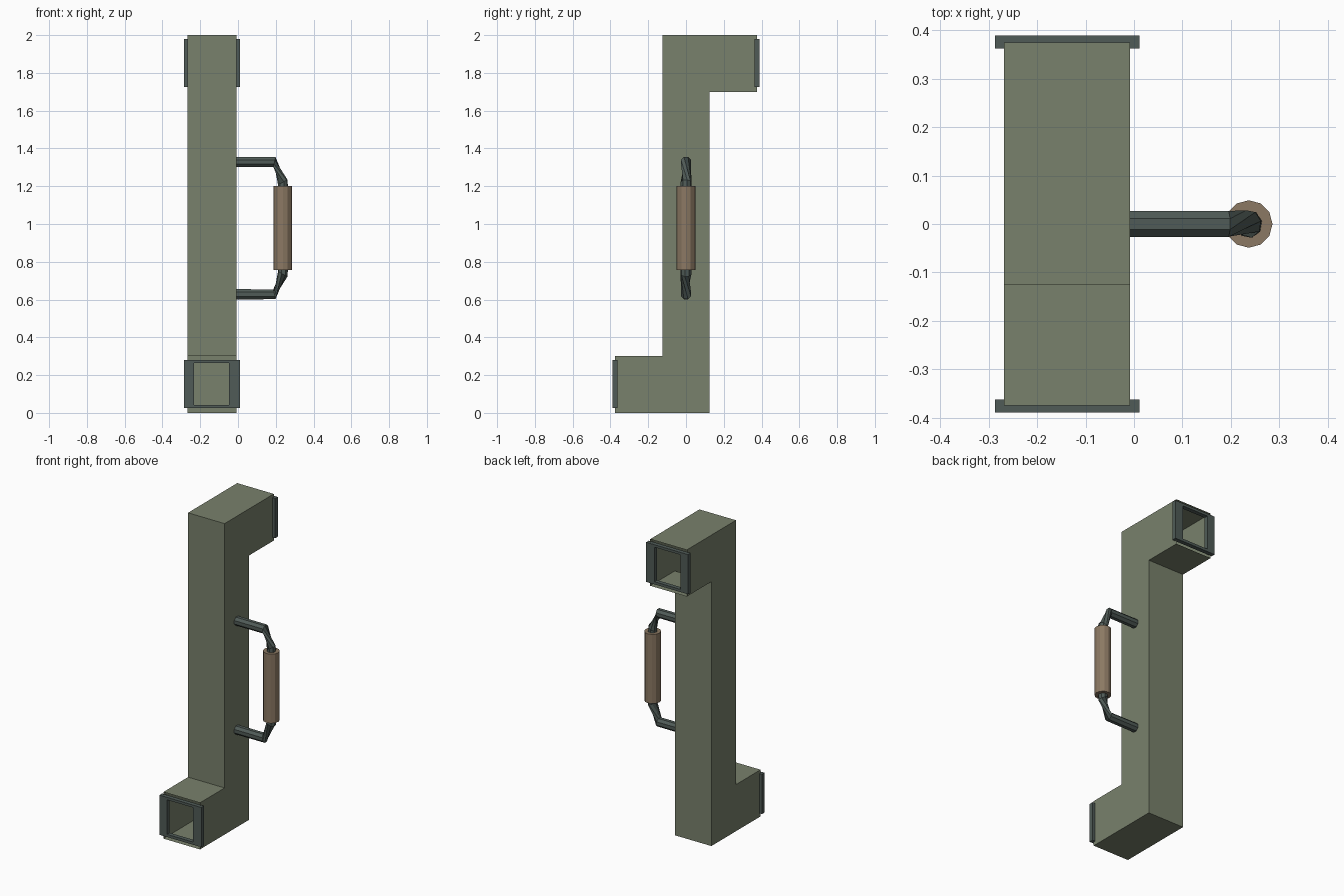
import bpy, bmesh
from math import sin, cos, pi, radians
from mathutils import Vector

if "Cube" in bpy.data.objects:
    bpy.data.objects.remove(bpy.data.objects["Cube"])


def material(name, rgb):
    m = bpy.data.materials.new(name)
    m.diffuse_color = (*rgb, 1)
    m.use_nodes = True
    m.node_tree.nodes["Principled BSDF"].inputs["Base Color"].default_value = m.diffuse_color
    return m


GREEN = material("olive_paint", (0.19, 0.22, 0.15))
DARK = material("dark_metal", (0.08, 0.105, 0.095))
BROWN = material("grip_brown", (0.26, 0.19, 0.125))


def finish(bm, name, mat):
    bmesh.ops.recalc_face_normals(bm, faces=bm.faces)
    me = bpy.data.meshes.new(name)
    bm.to_mesh(me)
    bm.free()
    me.materials.append(mat)
    ob = bpy.data.objects.new(name, me)
    bpy.context.collection.objects.link(ob)
    return ob


def bridge(bm, a, b):
    n = len(a)
    for i in range(n):
        j = (i + 1) % n
        bm.faces.new((a[i], a[j], b[j], b[i]))


# Periscope body: Z-shaped profile (y, z) extruded in x, open at both windows
X0, X1 = -0.268, -0.008
profile = [(-.375, 0), (.125, 0), (.125, 1.7), (.375, 1.7),
           (.375, 2), (-.125, 2), (-.125, .3), (-.375, .3)]
bm = bmesh.new()
left = [bm.verts.new((X0, y, z)) for y, z in profile]
right = [bm.verts.new((X1, y, z)) for y, z in profile]
bm.faces.new(left)
bm.faces.new(right[::-1])
for i in range(8):
    if i not in (3, 7):          # leave the window ends open
        j = (i + 1) % 8
        bm.faces.new((left[i], left[j], right[j], right[i]))
finish(bm, "periscope_body", GREEN)


# Window frames
def window_frame(name, side, z):
    bm = bmesh.new()

    def rect(y, x0, x1, z0, z1):
        return [bm.verts.new((px, side * y, z + pz))
                for px, pz in ((x0, z0), (x1, z0), (x1, z1), (x0, z1))]
    outer = (-.287, .011, .025, .28)
    inner = (-.233, -.048, .042, .264)
    loops = [rect(.362, *outer), rect(.389, *outer),
             rect(.389, *inner), rect(.362, *inner)]
    for i in range(4):
        bridge(bm, loops[i], loops[(i + 1) % 4])
    finish(bm, name, DARK)


window_frame("lower_window_frame", -1, 0)
window_frame("upper_window_frame", 1, 1.7)

# Handle tube: 8-sided rings swept along a bent path, twisted in the elbows
MID, R, SIDES = 0.978, 0.029, 8


def handle_arm(name, s):
    # x, height above handle middle, ring tilt, twist
    path = [(-.01, .35, 0, 0), (.193, .35, -12, 0),
            (.237, .243, -62, 80), (.237, .20, -90, 80)]
    bm = bmesh.new()
    rings = []
    for x, h, tilt, twist in path:
        t = radians(tilt)
        up = Vector((-sin(t), 0, s * cos(t)))
        ring = []
        for k in range(SIDES):
            a = 2 * pi * k / SIDES + pi / 8 + radians(twist)
            p = Vector((x, 0, MID + s * h)) + R * (cos(a) * up + Vector((0, s * sin(a), 0)))
            ring.append(bm.verts.new(p))
        rings.append(ring)
    for a, b in zip(rings, rings[1:]):
        bridge(bm, a, b)
    bm.faces.new(rings[0])
    bm.faces.new(rings[-1])
    finish(bm, name, DARK)


handle_arm("upper_handle_arm", 1)
handle_arm("lower_handle_arm", -1)

# Grip sleeve
bm = bmesh.new()
bmesh.ops.create_cone(bm, cap_ends=True, segments=12, radius1=.049, radius2=.049, depth=.445)
bmesh.ops.translate(bm, verts=bm.verts, vec=(.237, 0, MID))
finish(bm, "handle_grip", BROWN)
